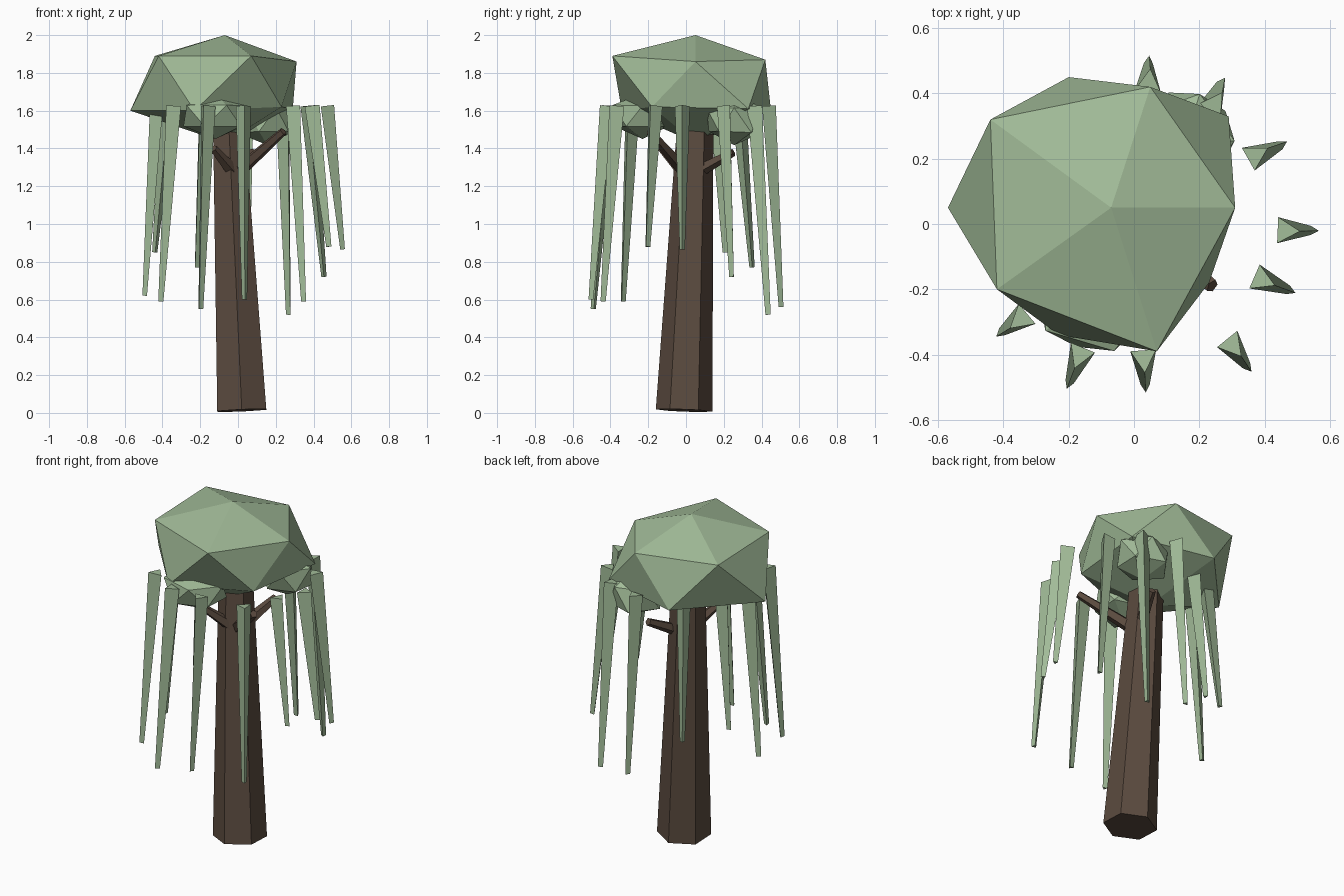
import bpy, bmesh, math, random
from mathutils import Vector, Matrix

if "Cube" in bpy.data.objects:
    bpy.data.objects.remove(bpy.data.objects["Cube"])

random.seed(4)


def material(name, rgb):
    m = bpy.data.materials.new(name)
    m.diffuse_color = (*rgb, 1)
    m.use_nodes = True
    m.node_tree.nodes["Principled BSDF"].inputs["Base Color"].default_value = m.diffuse_color
    return m


GREEN = material("leaf_green", (0.36, 0.50, 0.315))
BROWN = material("bark_brown", (0.105, 0.070, 0.050))


def add(name, bm, mat):
    bmesh.ops.recalc_face_normals(bm, faces=bm.faces)
    me = bpy.data.meshes.new(name)
    bm.to_mesh(me)
    bm.free()
    me.materials.append(mat)
    ob = bpy.data.objects.new(name, me)
    bpy.context.collection.objects.link(ob)
    return ob


def taper(name, p0, p1, r0, r1, sides, phase, mat):
    """Tapered prism from p0 to p1; phase turns its first corner."""
    p0, p1 = Vector(p0), Vector(p1)
    q = Vector((0, 0, 1)).rotation_difference(p1 - p0)
    bm = bmesh.new()
    rings = []
    for p, r in ((p0, r0), (p1, r1)):
        rings.append([])
        for i in range(sides):
            a = phase + math.tau * i / sides
            corner = Vector((r * math.cos(a), r * math.sin(a), 0))
            rings[-1].append(bm.verts.new(p + q @ corner))
    for ring in rings:
        bm.faces.new(ring)
    for i in range(sides):
        j = (i + 1) % sides
        bm.faces.new((rings[0][i], rings[0][j], rings[1][j], rings[1][i]))
    return add(name, bm, mat)


# Leaning six-sided trunk
taper("trunk", (0.02, -0.01, 0.013), (-0.05, 0.05, 1.55), 0.15, 0.095, 6,
      math.pi / 2, BROWN)

# Three short branches
for i, (start, end) in enumerate([
        ((-0.03, 0.02, 1.25), (0.24, -0.19, 1.49)),
        ((-0.01, 0.01, 1.25), (0.08, 0.25, 1.38)),
        ((-0.01, 0.00, 1.26), (-0.13, -0.13, 1.40))]):
    taper(f"branch_{i + 1}", start, end, 0.04, 0.022, 5, 0, BROWN)

# Main crown: irregular twenty-sided ball
crown = [(-0.07, 0.05, 2.0),
         (0.31, 0.05, 1.86), (0.05, 0.42, 1.87), (-0.44, 0.32, 1.89),
         (-0.42, -0.20, 1.89), (0.07, -0.39, 1.89),
         (0.29, 0.33, 1.61), (-0.20, 0.45, 1.60), (-0.57, 0.05, 1.60),
         (-0.23, -0.34, 1.60), (0.23, -0.18, 1.62),
         (-0.07, 0.05, 1.43)]
bm = bmesh.new()
for p in crown:
    bm.verts.new(p)
bmesh.ops.convex_hull(bm, input=bm.verts)
add("crown", bm, GREEN)

# Two smaller leaf clumps below the crown
for name, centre, size in (
        ("front_clump", (-0.12, -0.23, 1.57), (0.20, 0.175, 0.125)),
        ("back_clump", (0.155, 0.255, 1.55), (0.165, 0.165, 0.14))):
    bm = bmesh.new()
    bmesh.ops.create_icosphere(bm, subdivisions=1, radius=1)
    for v in bm.verts:
        v.co *= random.uniform(0.92, 1.08)
    bmesh.ops.transform(bm, verts=bm.verts, matrix=Matrix.Translation(centre)
                        @ Matrix.Diagonal((*size, 1)))
    add(name, bm, GREEN)

# Hanging three-sided strands: top x, y, then tip x, y, z
strands = [(0.463, -0.02, 0.55, -0.02, 0.865), (0.37, 0.21, 0.455, 0.245, 0.72),
           (0.245, 0.365, 0.27, 0.435, 0.52), (0.045, 0.43, 0.045, 0.50, 0.56),
           (-0.18, 0.28, -0.22, 0.35, 0.77), (-0.37, 0.17, -0.44, 0.21, 0.85),
           (-0.42, 0.00, -0.49, 0.00, 0.62), (-0.345, -0.29, -0.41, -0.335, 0.59),
           (-0.165, -0.40, -0.20, -0.49, 0.55), (0.03, -0.41, 0.035, -0.50, 0.60),
           (0.30, -0.37, 0.35, -0.44, 0.59), (0.39, -0.17, 0.48, -0.205, 0.88)]
for i, (x, y, tx, ty, tz) in enumerate(strands):
    taper(f"strand_{i + 1}", (tx, ty, tz), (x, y, 1.625), 0.016, 0.046, 3,
          math.atan2(y, x), GREEN)
